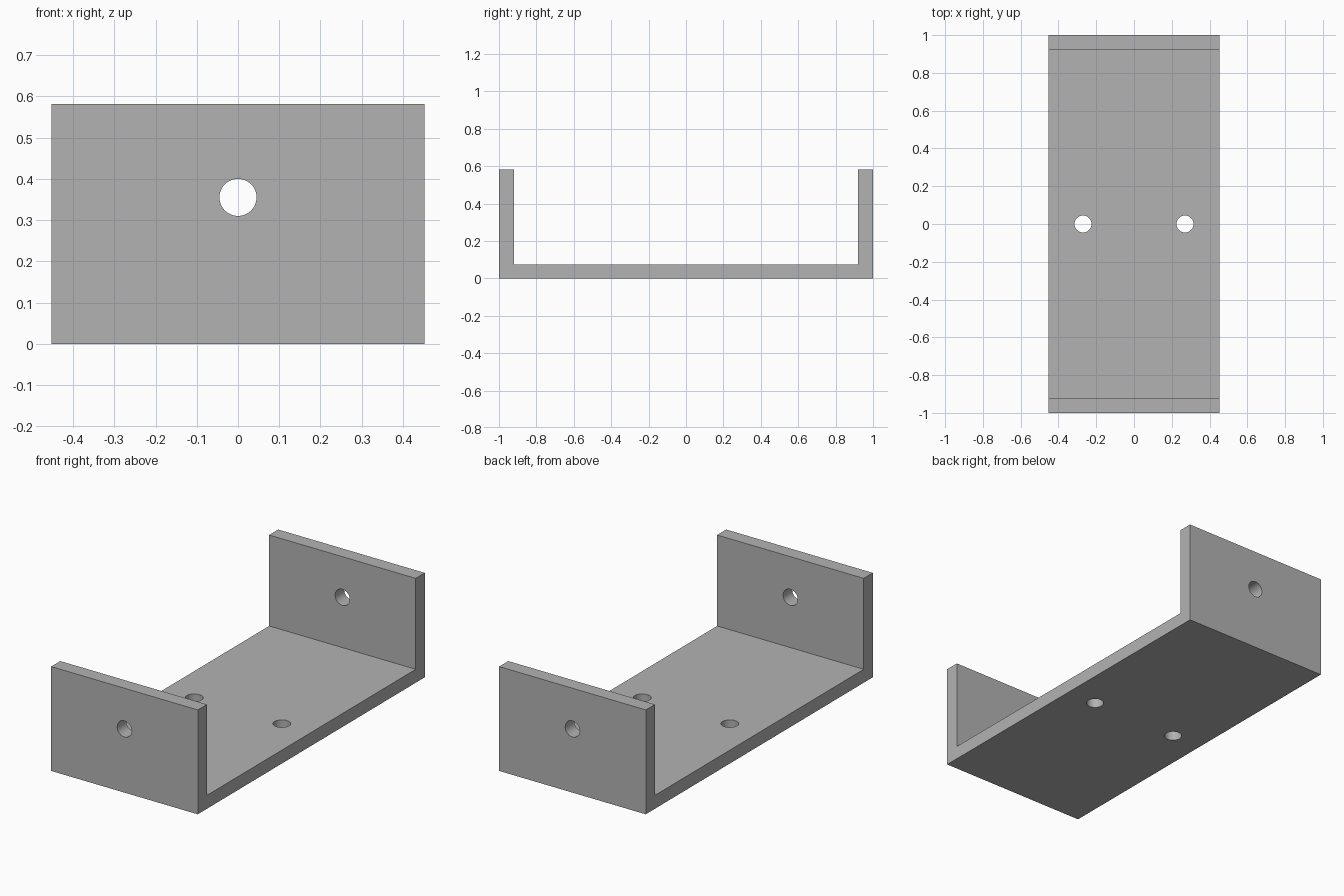
import bpy, bmesh
from math import radians

cube = bpy.data.objects.get("Cube")
if cube:
    bpy.data.objects.remove(cube, do_unlink=True)

HALF_WIDTH, HALF_LENGTH, HEIGHT = 0.452, 1.0, 0.582
WALL, BASE = 0.08, 0.075
HOLE_RADIUS, BOLT_X, WALL_HOLE_Z = 0.045, 0.27, 0.355

grey = bpy.data.materials.new("plain grey")
grey.use_nodes = True
colour = (0.45, 0.45, 0.45, 1)
grey.diffuse_color = colour
grey.node_tree.nodes["Principled BSDF"].inputs["Base Color"].default_value = colour


def hole_cutter(name, location, depth, rotation=(0, 0, 0)):
    bpy.ops.mesh.primitive_cylinder_add(vertices=48, radius=HOLE_RADIUS, depth=depth,
                                        location=location, rotation=rotation)
    cutter = bpy.context.object
    cutter.name = name
    cutter.hide_render = True
    cutter.data.materials.append(grey)
    return cutter


# U-shaped bracket: side profile extruded across the width
inner = HALF_LENGTH - WALL
profile = [(-HALF_LENGTH, 0), (HALF_LENGTH, 0), (HALF_LENGTH, HEIGHT), (inner, HEIGHT),
           (inner, BASE), (-inner, BASE), (-inner, HEIGHT), (-HALF_LENGTH, HEIGHT)]
bm = bmesh.new()
side = bm.faces.new([bm.verts.new((-HALF_WIDTH, y, z)) for y, z in profile])
extruded = bmesh.ops.extrude_face_region(bm, geom=[side])["geom"]
bmesh.ops.translate(bm, vec=(2 * HALF_WIDTH, 0, 0),
                    verts=[v for v in extruded if isinstance(v, bmesh.types.BMVert)])
bmesh.ops.recalc_face_normals(bm, faces=bm.faces)
mesh = bpy.data.meshes.new("bracket")
bm.to_mesh(mesh)
bm.free()
mesh.materials.append(grey)
bracket = bpy.data.objects.new("bracket", mesh)
bpy.context.collection.objects.link(bracket)

# One hole through both end walls, two through the base
cutters = [hole_cutter("wall_hole_cutter", (0, 0, WALL_HOLE_Z), 3, (radians(90), 0, 0))]
for label, sign in (("left", 1), ("right", -1)):
    cutters.append(hole_cutter(label + "_base_hole_cutter", (sign * BOLT_X, 0, 0), 0.4))

# Cut the holes, then drop the cutters
bpy.ops.object.select_all(action='DESELECT')
bracket.select_set(True)
bpy.context.view_layer.objects.active = bracket
for cutter in cutters:
    cut = bracket.modifiers.new(cutter.name, 'BOOLEAN')
    cut.operation = 'DIFFERENCE'
    cut.solver = 'EXACT'
    cut.object = cutter
    bpy.ops.object.modifier_apply(modifier=cut.name)
    bpy.data.objects.remove(cutter, do_unlink=True)

bpy.ops.object.shade_smooth_by_angle(angle=radians(30))
